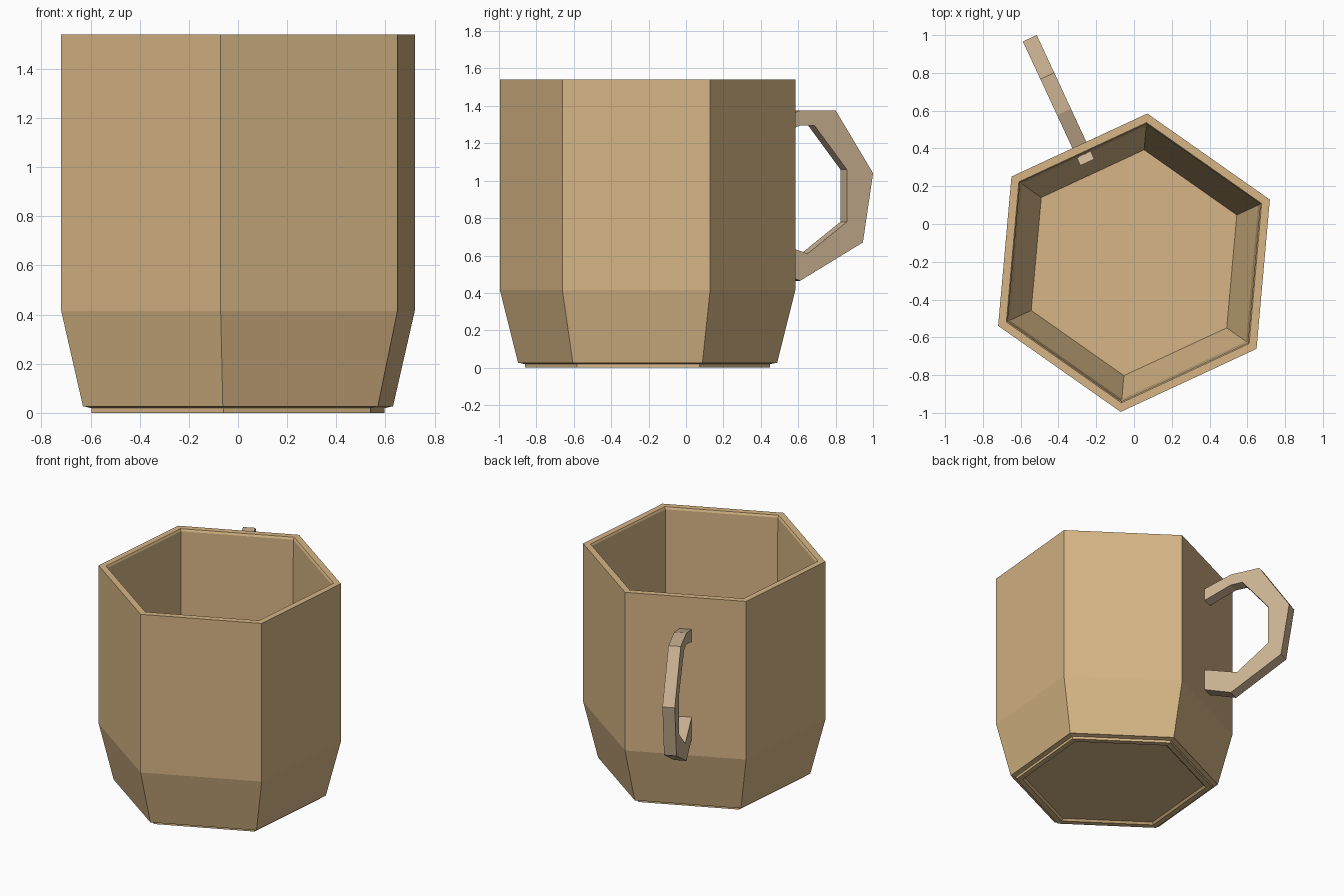
import bpy, bmesh
from math import cos, sin, radians
from mathutils import Matrix, Vector

cube = bpy.data.objects.get("Cube")
if cube:
    bpy.data.objects.remove(cube, do_unlink=True)

SIDES = 6
CORNER = radians(84.9)                     # direction of one body corner
CENTRE = Vector((0, -0.205, 0))            # axis of the cup
HANDLE_ANGLE = CORNER + radians(30)        # middle of one flat side


def material(name, colour):
    mat = bpy.data.materials.new(name)
    mat.use_nodes = True
    mat.diffuse_color = (*colour, 1)
    bsdf = mat.node_tree.nodes["Principled BSDF"]
    bsdf.inputs["Base Color"].default_value = (*colour, 1)
    bsdf.inputs["Roughness"].default_value = 0.8
    return mat


def add_object(name, bm, mat):
    bmesh.ops.recalc_face_normals(bm, faces=bm.faces)
    mesh = bpy.data.meshes.new(name)
    bm.to_mesh(mesh)
    bm.free()
    mesh.materials.append(mat)
    obj = bpy.data.objects.new(name, mesh)
    bpy.context.collection.objects.link(obj)
    return obj


def skin(bm, rings):
    """Join neighbouring closed rings with quads and cap both ends."""
    for a, b in zip(rings, rings[1:]):
        n = len(a)
        for i in range(n):
            j = (i + 1) % n
            bm.faces.new((a[i], a[j], b[j], b[i]))
    bm.faces.new(rings[0])
    bm.faces.new(rings[-1])


clay = material("tan_clay", (0.67, 0.462, 0.233))
pale_clay = material("pale_handle_clay", (0.61, 0.455, 0.296))

# Cup body: recessed base, foot ring, tapered side, rim, hollow inside
profile = [
    (0.60, 0.014), (0.615, 0.0), (0.658, 0.0), (0.658, 0.019),
    (0.685, 0.025), (0.695, 0.025), (0.793, 0.415), (0.793, 1.54),
    (0.745, 1.54), (0.737, 1.525), (0.725, 0.42), (0.60, 0.06),
]
bm = bmesh.new()
rings = []
for r, z in profile:
    angles = [CORNER + radians(360 / SIDES * k) for k in range(SIDES)]
    rings.append([bm.verts.new(CENTRE + Vector((r * cos(a), r * sin(a), z)))
                  for a in angles])
skin(bm, rings)
add_object("cup_body", bm, clay)

# Handle: angular loop, outer and inner outlines as (distance from axis, height)
outer = [(0.65, 1.30), (0.88, 1.375), (1.09, 1.375), (1.31, 1.04),
         (1.25, 0.67), (0.88, 0.465), (0.586, 0.57)]
inner = [(0.65, 1.21), (0.88, 1.295), (0.965, 1.295), (1.155, 1.06),
         (1.155, 0.78), (0.924, 0.61), (0.586, 0.72)]
HALF_WIDTH = 0.0405
bm = bmesh.new()
rings = []
for (ro, zo), (ri, zi) in zip(outer, inner):
    corners = [(ro, -HALF_WIDTH, zo), (ro, HALF_WIDTH, zo),
               (ri, HALF_WIDTH, zi), (ri, -HALF_WIDTH, zi)]
    rings.append([bm.verts.new(c) for c in corners])
skin(bm, rings)
place = Matrix.Translation(CENTRE) @ Matrix.Rotation(HANDLE_ANGLE, 4, "Z")
bmesh.ops.transform(bm, matrix=place, verts=bm.verts)
add_object("handle", bm, pale_clay)
